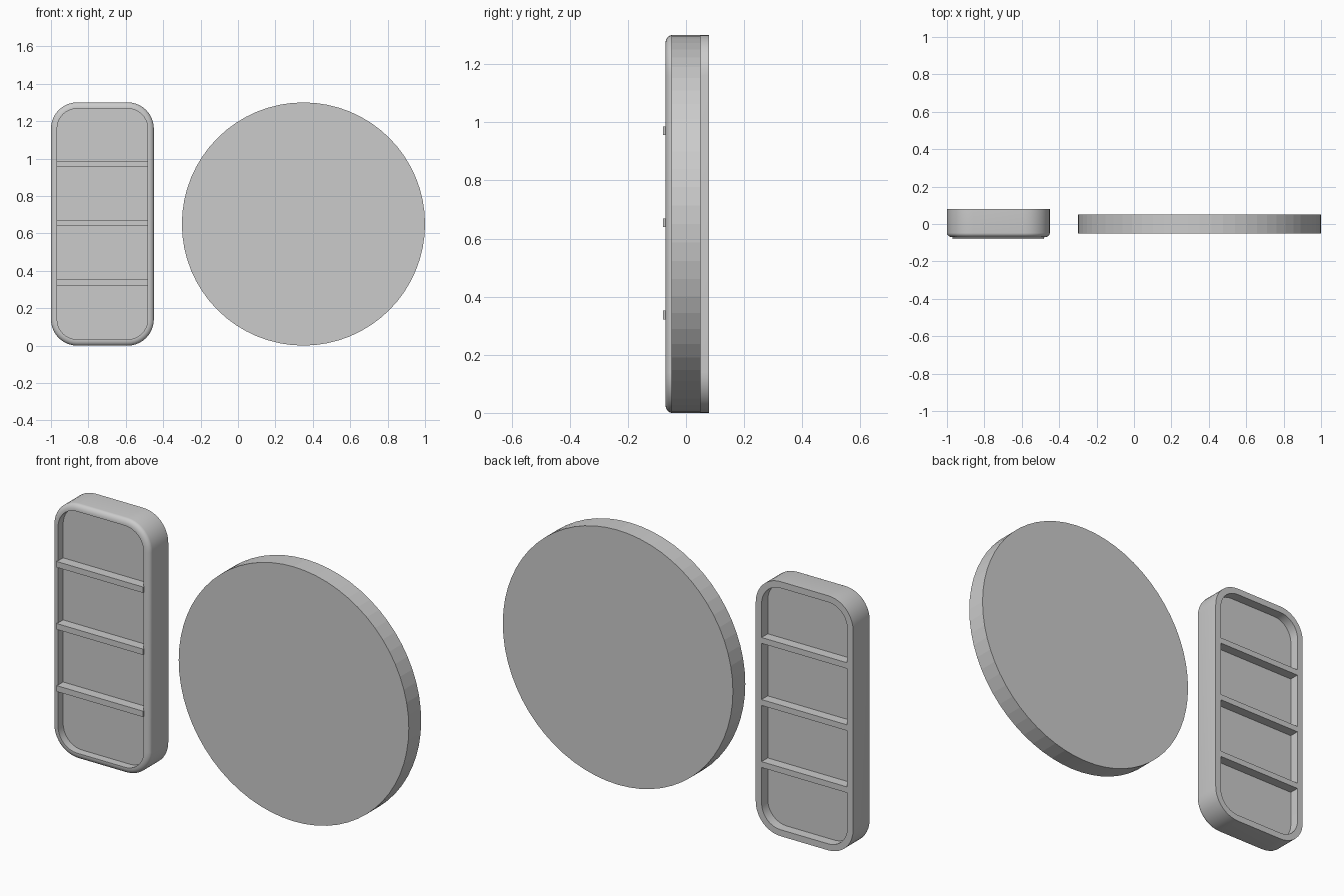
import bpy, bmesh, math

if "Cube" in bpy.data.objects:
    bpy.data.objects.remove(bpy.data.objects["Cube"])

CX, CZ, W, H, R = -0.725, 0.65, 0.55, 1.30, 0.14


def outline(inset, y, steps=10):
    """Rounded rectangle in the xz plane, shrunk by inset."""
    r, pts = R - inset, []
    for k, (sx, sz) in enumerate([(1, 1), (-1, 1), (-1, -1), (1, -1)]):
        for i in range(steps + 1):
            a = math.pi / 2 * (k + i / steps)
            pts.append((CX + sx * (W / 2 - R) + r * math.cos(a), y,
                        CZ + sz * (H / 2 - R) + r * math.sin(a)))
    return pts


def loft(name, profile, closed):
    """Join stacked outlines; closed makes a ring, otherwise ends are capped."""
    bm = bmesh.new()
    loops = [[bm.verts.new(p) for p in outline(i, y)] for i, y in profile]
    n, m = len(loops[0]), len(loops)
    for j in range(m if closed else m - 1):
        a, b = loops[j], loops[(j + 1) % m]
        for i in range(n):
            bm.faces.new((a[i], a[(i + 1) % n], b[(i + 1) % n], b[i]))
    if not closed:
        bm.faces.new(loops[0])
        bm.faces.new(loops[-1])
    bmesh.ops.recalc_face_normals(bm, faces=bm.faces)
    me = bpy.data.meshes.new(name)
    bm.to_mesh(me)
    bm.free()
    ob = bpy.data.objects.new(name, me)
    bpy.context.collection.objects.link(ob)
    return ob


# Frame with a rounded front outer edge
arc = [(0.03 * (1 - math.cos(t)), -0.048 - 0.023 * math.sin(t))
       for t in [math.pi / 2 * i / 6 for i in range(7)]]
frame = loft("window_frame", [(0, 0.08)] + arc + [(0.033, -0.071), (0.033, 0.08)], True)
bpy.context.view_layer.objects.active = frame
frame.select_set(True)
bpy.ops.object.shade_smooth_by_angle(angle=math.radians(35))

# Recessed pane
loft("window_pane", [(0.032, -0.03), (0.032, 0.03)], False)

# Horizontal glazing bars
for i in range(3):
    bpy.ops.mesh.primitive_cube_add(size=1, location=(CX, 0, 0.337 + 0.317 * i))
    bar = bpy.context.object
    bar.name = f"glazing_bar_{i + 1}"
    bar.scale = (W - 0.06, 0.16, 0.03)

# Round disc
bpy.ops.mesh.primitive_cylinder_add(vertices=64, radius=0.65, depth=0.1,
                                    location=(0.35, 0, 0.65),
                                    rotation=(math.pi / 2, 0, 0))
bpy.context.object.name = "round_disc"
